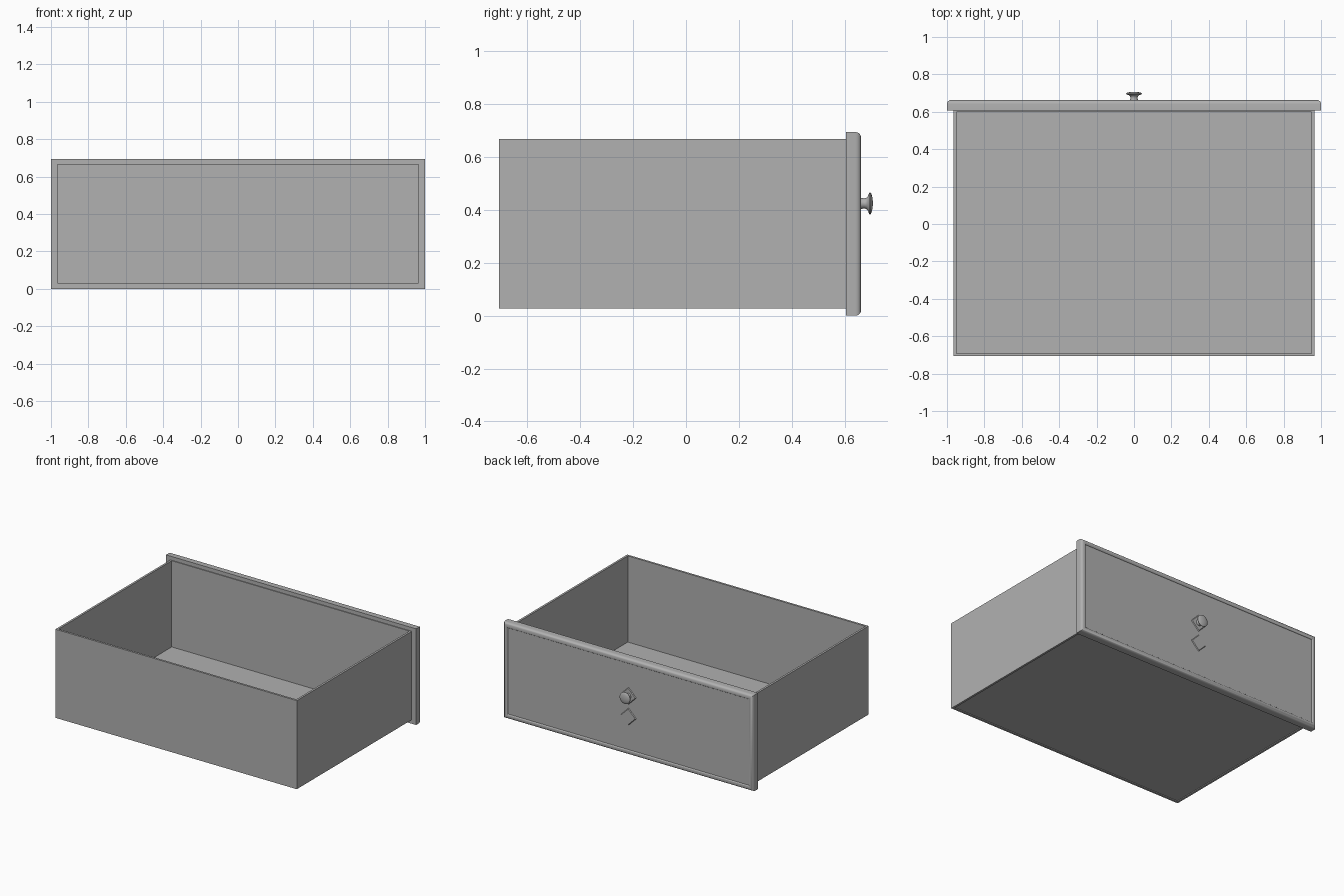
import bpy, bmesh, math
from mathutils import Matrix

if "Cube" in bpy.data.objects:
    bpy.data.objects.remove(bpy.data.objects["Cube"])

grey = bpy.data.materials.new("dark_grey")
grey.diffuse_color = (0.44, 0.44, 0.44, 1)
grey.use_nodes = True
grey.node_tree.nodes["Principled BSDF"].inputs["Base Color"].default_value = grey.diffuse_color


def finish(name, bm, smooth=True):
    bmesh.ops.recalc_face_normals(bm, faces=bm.faces[:])
    me = bpy.data.meshes.new(name)
    bm.to_mesh(me)
    bm.free()
    me.materials.append(grey)
    ob = bpy.data.objects.new(name, me)
    bpy.context.collection.objects.link(ob)
    if smooth:
        bpy.ops.object.select_all(action='DESELECT')
        ob.select_set(True)
        bpy.context.view_layer.objects.active = ob
        bpy.ops.object.shade_smooth_by_angle(angle=math.radians(35))
    return ob


def loft(name, rings, smooth=True):
    """Join successive point rings with quads and cap both ends."""
    bm = bmesh.new()
    loops = [[bm.verts.new(p) for p in ring] for ring in rings]
    n = len(loops[0])
    for a, b in zip(loops, loops[1:]):
        for i in range(n):
            j = (i + 1) % n
            bm.faces.new((a[i], a[j], b[j], b[i]))
    bm.faces.new(loops[0])
    bm.faces.new(loops[-1])
    return finish(name, bm, smooth)


def flat_rect(x, y0, y1, z):
    return [(-x, y0, z), (x, y0, z), (x, y1, z), (-x, y1, z)]


def upright_rect(inset, y):
    x, z0, z1 = 1 - inset, inset, 0.695 - inset
    return [(-x, y, z0), (x, y, z0), (x, y, z1), (-x, y, z1)]


# Open drawer box with thin walls, slightly recessed underside
loft("drawer_box", [
    flat_rect(0.95, -0.692, 0.600, 0.034),
    flat_rect(0.95, -0.692, 0.600, 0.028),
    flat_rect(0.965, -0.707, 0.612, 0.028),
    flat_rect(0.965, -0.707, 0.612, 0.668),
    flat_rect(0.95, -0.692, 0.600, 0.668),
    flat_rect(0.95, -0.692, 0.600, 0.045),
], smooth=False)

# Face board: rounded outer edge, raised rim, slightly sunken panel
profile = [(0, 0.606)]
for i in range(7):
    a = math.radians(15 * i)
    profile.append((0.022 * (1 - math.cos(a)), 0.641 + 0.022 * math.sin(a)))
for i in range(5):
    a = math.radians(22.5 * i)
    profile.append((0.026 + 0.01 * math.sin(a), 0.655 + 0.008 * math.cos(a)))
loft("front_panel", [upright_rect(i, y) for i, y in profile])

# Low bevelled diamond plates behind and below the knob
for name, z in (("knob_plate", 0.425), ("keyhole_plate", 0.275)):
    bm = bmesh.new()
    bmesh.ops.create_cone(bm, cap_ends=True, segments=4, radius1=0.068,
                          radius2=0.056, depth=0.01,
                          matrix=Matrix.Translation((0, 0.655, z))
                          @ Matrix.Rotation(-math.pi / 2, 4, 'X'))
    finish(name, bm, False)

# Turned knob: stem flaring into a shallow domed disc
knob = [(0.023, 0.652), (0.021, 0.664), (0.019, 0.674), (0.021, 0.682),
        (0.027, 0.688), (0.036, 0.692), (0.042, 0.695), (0.042, 0.698),
        (0.036, 0.702), (0.024, 0.705), (0.010, 0.707)]
n = 32
loft("knob", [[(r * math.cos(2 * math.pi * k / n), y,
                0.425 + r * math.sin(2 * math.pi * k / n))
               for k in range(n)] for r, y in knob])
